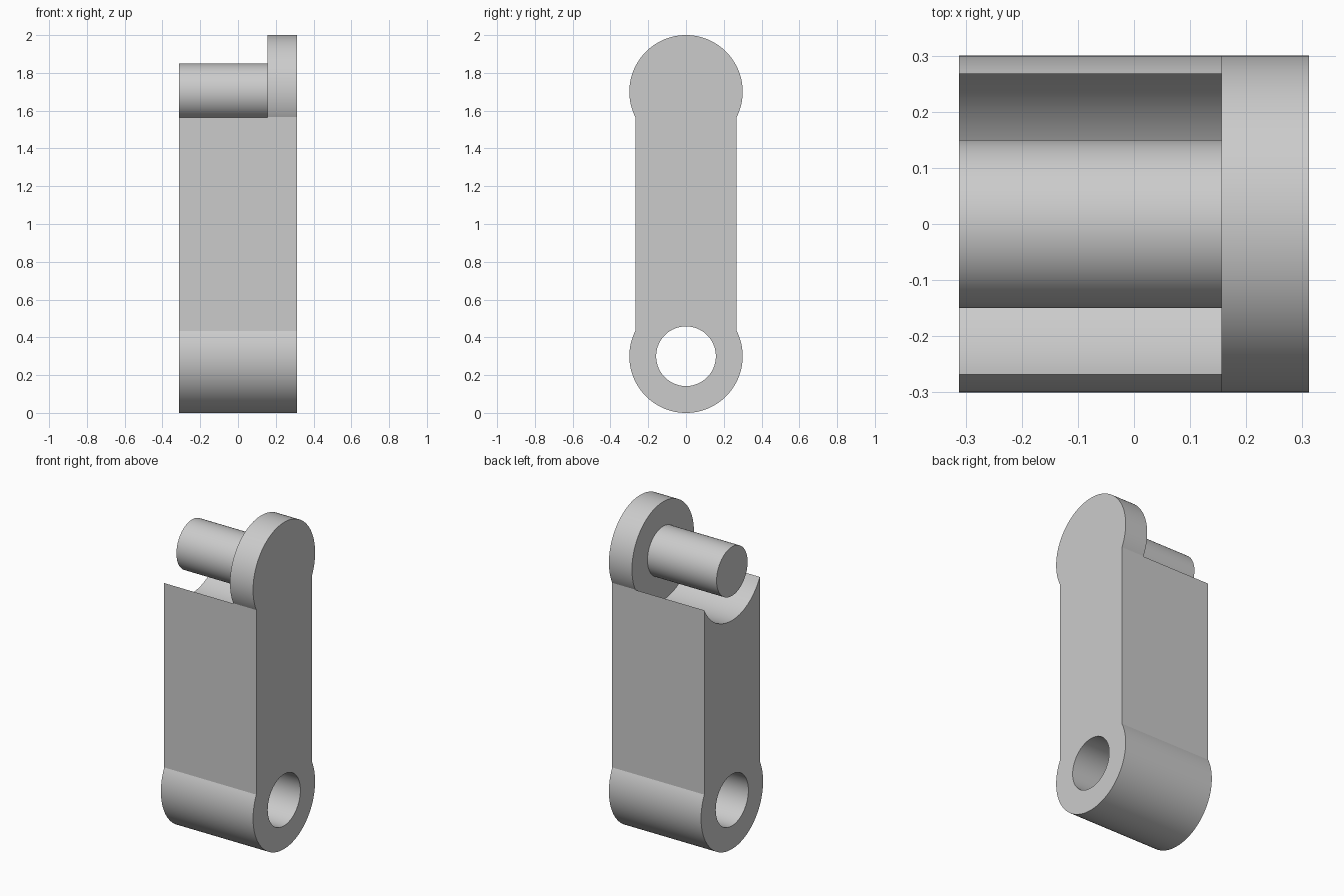
import bpy, bmesh, math
from mathutils import Matrix

cube = bpy.data.objects.get("Cube")
if cube:
    bpy.data.objects.remove(cube, do_unlink=True)

HALF_X = 0.312      # half the link thickness
STEP_X = 0.156      # inner face of the head plate
HALF_Y = 0.268      # half width of the flat shank
R = 0.3             # end radius
LOW, HIGH = 0.3, 1.7  # centres of the eye and the pin
SEGMENTS = 96

grey = bpy.data.materials.new("light grey")
grey.use_nodes = True
colour = (0.6, 0.6, 0.6, 1)
grey.diffuse_color = colour
grey.node_tree.nodes["Principled BSDF"].inputs["Base Color"].default_value = colour


def make_object(name, bm):
    bmesh.ops.recalc_face_normals(bm, faces=bm.faces[:])
    mesh = bpy.data.meshes.new(name)
    bm.to_mesh(mesh)
    bm.free()
    mesh.materials.append(grey)
    obj = bpy.data.objects.new(name, mesh)
    bpy.context.collection.objects.link(obj)
    return obj


def rod(name, radius, x0, x1, z):
    """Cylinder lying along x."""
    bm = bmesh.new()
    place = Matrix.Translation(((x0 + x1) / 2, 0, z)) @ Matrix.Rotation(math.pi / 2, 4, "Y")
    bmesh.ops.create_cone(bm, cap_ends=True, segments=SEGMENTS, radius1=radius,
                          radius2=radius, depth=x1 - x0, matrix=place)
    return make_object(name, bm)


def combine(target, tool, operation):
    """Apply a boolean and discard the tool."""
    mod = target.modifiers.new(operation, "BOOLEAN")
    mod.operation, mod.object, mod.solver = operation, tool, "EXACT"
    bpy.context.view_layer.objects.active = target
    bpy.ops.object.modifier_apply(modifier=mod.name)
    bpy.data.objects.remove(tool, do_unlink=True)


# Link outline: two round ends joined by a narrower straight shank
neck = math.acos(HALF_Y / R)
sweep = math.pi + 2 * neck
outline = []
for centre, start in ((HIGH, -neck), (LOW, math.pi - neck)):
    for i in range(SEGMENTS + 1):
        a = start + sweep * i / SEGMENTS
        outline.append((R * math.cos(a), centre + R * math.sin(a)))

bm = bmesh.new()
face = bm.faces.new([bm.verts.new((-HALF_X, y, z)) for y, z in outline])
new = bmesh.ops.extrude_face_region(bm, geom=[face])["geom"]
bmesh.ops.translate(bm, vec=(2 * HALF_X, 0, 0),
                    verts=[v for v in new if isinstance(v, bmesh.types.BMVert)])
link = make_object("link_body", bm)

# Through hole in the lower eye
combine(link, rod("eye_cutter", 0.158, -1, 1, LOW), "DIFFERENCE")
# Concave clearance under the pin, leaving the head plate on one side
combine(link, rod("clearance_cutter", R + 0.001, -1, STEP_X, HIGH), "DIFFERENCE")
# Pin standing out from the head plate
combine(link, rod("pin", 0.15, -HALF_X, STEP_X + 0.05, HIGH), "UNION")

# Smooth curved walls, sharp rims
bpy.ops.object.select_all(action="DESELECT")
link.select_set(True)
bpy.context.view_layer.objects.active = link
bpy.ops.object.shade_smooth_by_angle(angle=math.radians(20))
